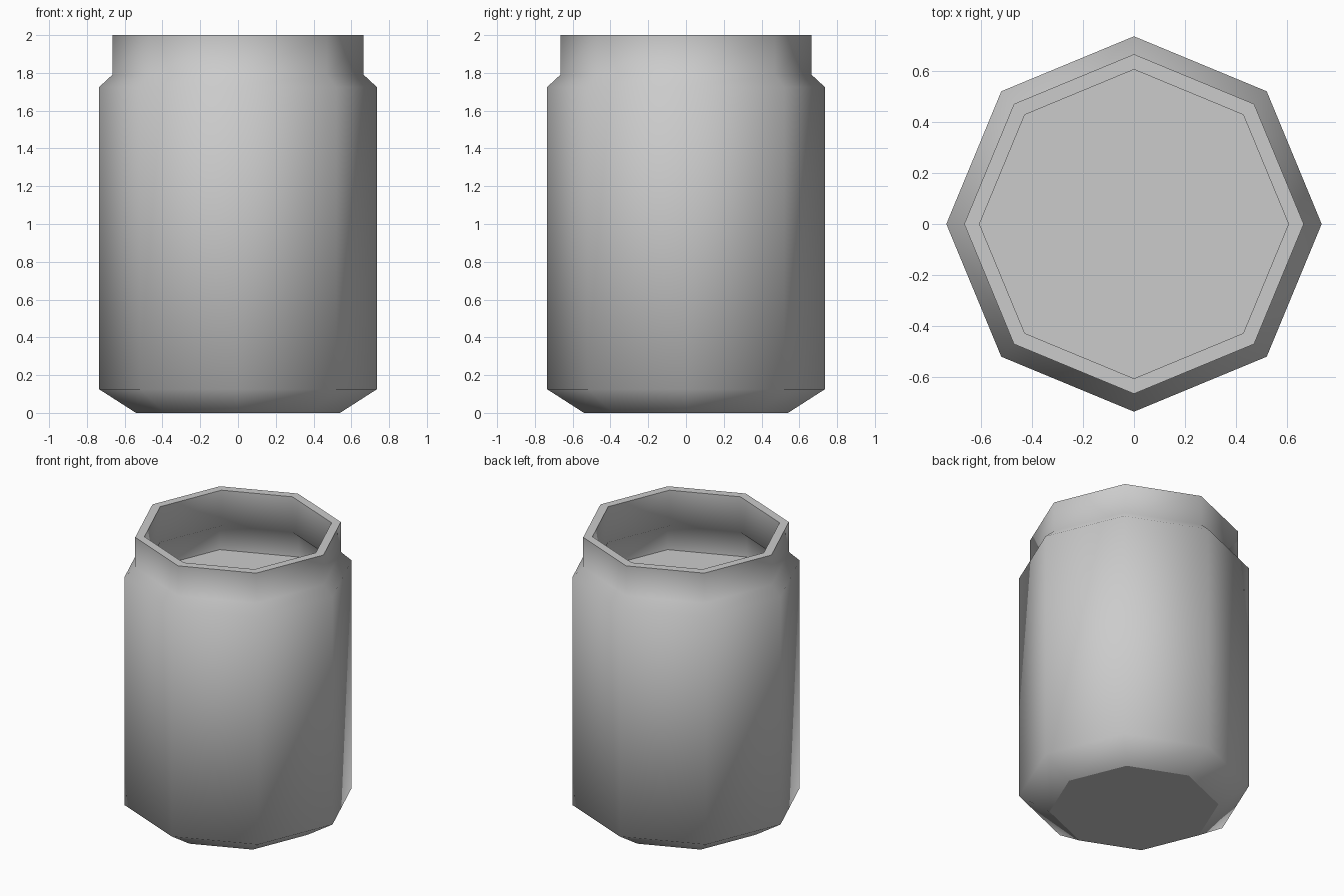
import bpy
import bmesh
import math

cube = bpy.data.objects.get("Cube")
if cube:
    bpy.data.objects.remove(cube, do_unlink=True)

SIDES = 8

# One plain grey for the whole jar
grey = bpy.data.materials.new("light_grey")
grey.use_nodes = True
colour = (0.6, 0.6, 0.6, 1.0)
grey.diffuse_color = colour
grey.node_tree.nodes["Principled BSDF"].inputs["Base Color"].default_value = colour

# Cross-section (radius, height, hard edge): base, wall, shoulder, rim, inside, floor
profile = [
    (0.54, 0.0, True),
    (0.735, 0.125, False),
    (0.735, 1.725, False),
    (0.665, 1.79, False),
    (0.665, 2.0, True),
    (0.605, 2.0, True),
    (0.605, 1.75, False),
    (0.675, 1.69, False),
    (0.675, 1.55, True),
]

# Spin the cross-section into an eight-sided jar
bm = bmesh.new()
rings = []
for radius, height, hard in profile:
    ring = []
    for i in range(SIDES):
        angle = math.tau * i / SIDES
        ring.append(bm.verts.new((radius * math.cos(angle), radius * math.sin(angle), height)))
    rings.append(ring)

for lower, upper in zip(rings, rings[1:]):
    for i in range(SIDES):
        j = (i + 1) % SIDES
        bm.faces.new((lower[i], lower[j], upper[j], upper[i]))

# Closed base and inner floor
bm.faces.new(list(reversed(rings[0])))
bm.faces.new(rings[-1])

# Round shading on the walls, hard edges at base, rim and floor
for face in bm.faces:
    face.smooth = True
for (radius, height, hard), ring in zip(profile, rings):
    if hard:
        for i in range(SIDES):
            bm.edges.get((ring[i], ring[(i + 1) % SIDES])).smooth = False

bmesh.ops.recalc_face_normals(bm, faces=bm.faces)
mesh = bpy.data.meshes.new("jar")
bm.to_mesh(mesh)
bm.free()
mesh.materials.append(grey)
jar = bpy.data.objects.new("jar", mesh)
bpy.context.collection.objects.link(jar)
